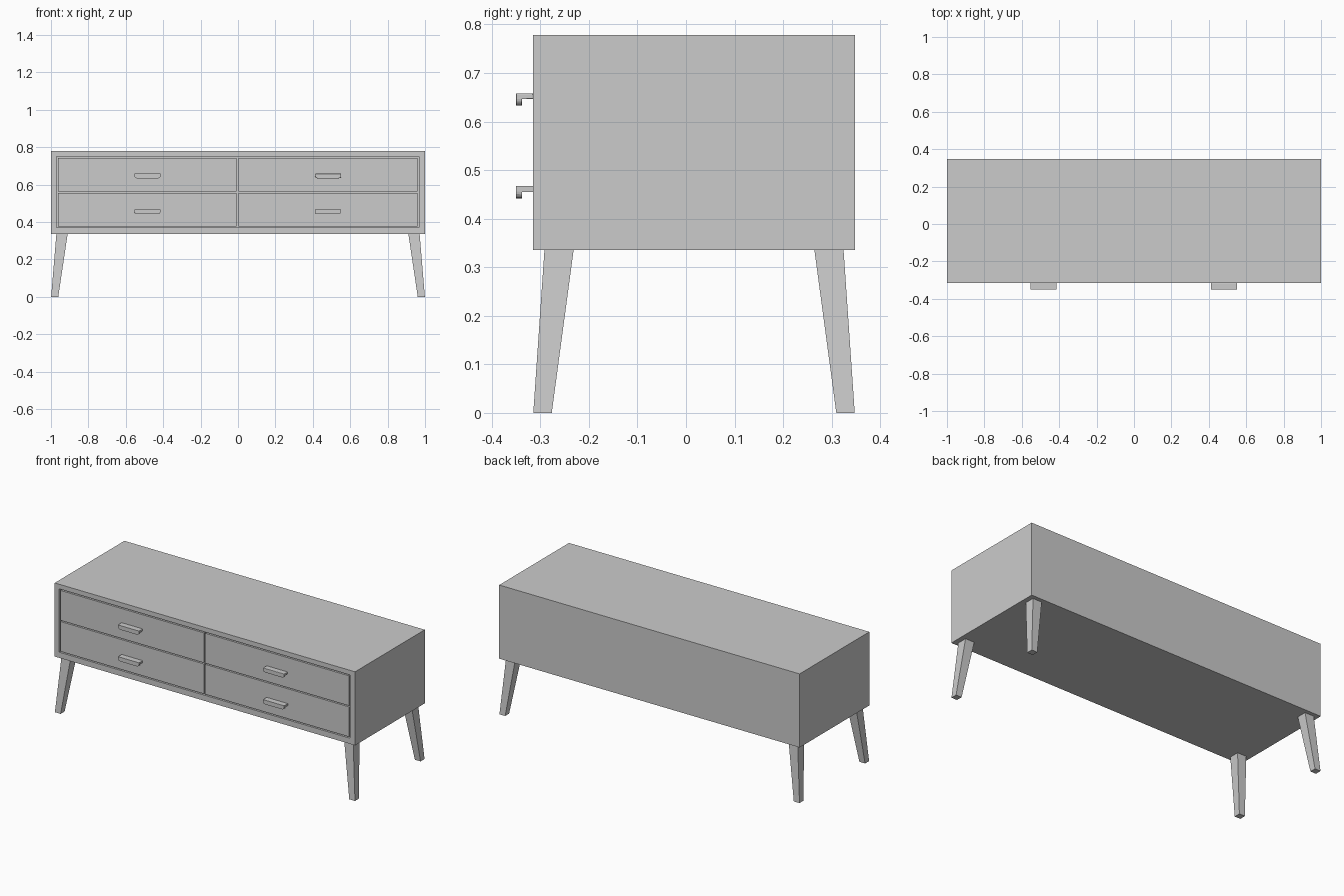
import bpy
import bmesh

old = bpy.data.objects.get("Cube")
if old:
    bpy.data.objects.remove(old, do_unlink=True)

grey = bpy.data.materials.new("plain grey")
grey.use_nodes = True
colour = (0.6, 0.6, 0.6, 1)
grey.diffuse_color = colour
grey.node_tree.nodes["Principled BSDF"].inputs["Base Color"].default_value = colour

FRONT, BACK = -0.315, 0.348
MID_Y = (FRONT + BACK) / 2


def add_object(name, bm):
    bmesh.ops.recalc_face_normals(bm, faces=bm.faces)
    mesh = bpy.data.meshes.new(name)
    bm.to_mesh(mesh)
    bm.free()
    mesh.materials.append(grey)
    obj = bpy.data.objects.new(name, mesh)
    bpy.context.collection.objects.link(obj)
    return obj


def box_bm(low, high):
    bm = bmesh.new()
    bmesh.ops.create_cube(bm, size=1)
    for v in bm.verts:
        v.co = [(a + b) / 2 + c * (b - a) for a, b, c in zip(low, high, v.co)]
    return bm


# Cabinet with a recess pushed into its front face
bm = box_bm((-1, FRONT, 0.335), (1, BACK, 0.778))
face = min(bm.faces, key=lambda f: f.calc_center_median().y)
bmesh.ops.inset_individual(bm, faces=[face], thickness=0.03)
for v in face.verts:
    v.co.x = -0.97 if v.co.x < 0 else 0.967
    v.co.z = 0.369 if v.co.z < 0.55 else 0.75
pushed = bmesh.ops.extrude_discrete_faces(bm, faces=[face])["faces"][0]
for v in pushed.verts:
    v.co.y += 0.1
add_object("cabinet", bm)


# Handle: L section with the lower corners of the lip rounded
def handle(name, x, top, softened):
    plate, lip, drop, half = 0.012, 0.012, 0.025, 0.07
    y0, y1 = -0.35, FRONT
    profile = [(y1, top), (y0, top), (y0, top - drop), (y0 + lip, top - drop),
               (y0 + lip, top - plate), (y1, top - plate)]
    bm = bmesh.new()
    base = bm.faces.new([bm.verts.new((x - half, y, z)) for y, z in profile])
    moved = bmesh.ops.extrude_face_region(bm, geom=[base])["geom"]
    for v in moved:
        if isinstance(v, bmesh.types.BMVert):
            v.co.x += 2 * half
    bottom = top - drop + 0.001
    corners = [e for e in bm.edges if all(v.co.z < bottom for v in e.verts)
               and abs(e.verts[0].co.x - e.verts[1].co.x) < 0.001]
    bmesh.ops.bevel(bm, geom=corners, offset=0.014, segments=4,
                    profile=0.5, affect='EDGES')
    obj = add_object(name, bm)
    if softened:
        mod = obj.modifiers.new("soft edges", 'BEVEL')
        mod.width, mod.segments = 0.002, 2
        mod.limit_method, mod.angle_limit = 'ANGLE', 0.7


# Drawer fronts and their handles
columns = {"right": (-0.963, -0.007), "left": (0.002, 0.96)}
rows = {"lower": (0.376, 0.556, 0.467), "upper": (0.563, 0.743, 0.658)}
for side, (x0, x1) in columns.items():
    for level, (z0, z1, handle_top) in rows.items():
        add_object(f"{level}_{side}_drawer",
                   box_bm((x0, FRONT, z0), (x1, FRONT + 0.1, z1)))
        handle(f"{level}_{side}_handle", (x0 + x1) / 2 + 0.001, handle_top,
               (side, level) == ("left", "upper"))

# Splayed, tapered legs
for side, sx in (("left", 1), ("right", -1)):
    for end, sy in (("front", -1), ("back", 1)):
        bm = box_bm((-1, -1, 0), (1, 1, 0.335))
        for v in bm.verts:
            high = v.co.z > 0.1
            cx, cy, r = (0.941, 0.278, 0.03) if high else (0.98, 0.312, 0.019)
            v.co.x = sx * cx + v.co.x * r
            v.co.y = MID_Y + sy * cy + v.co.y * r
        add_object(f"{end}_{side}_leg", bm)
